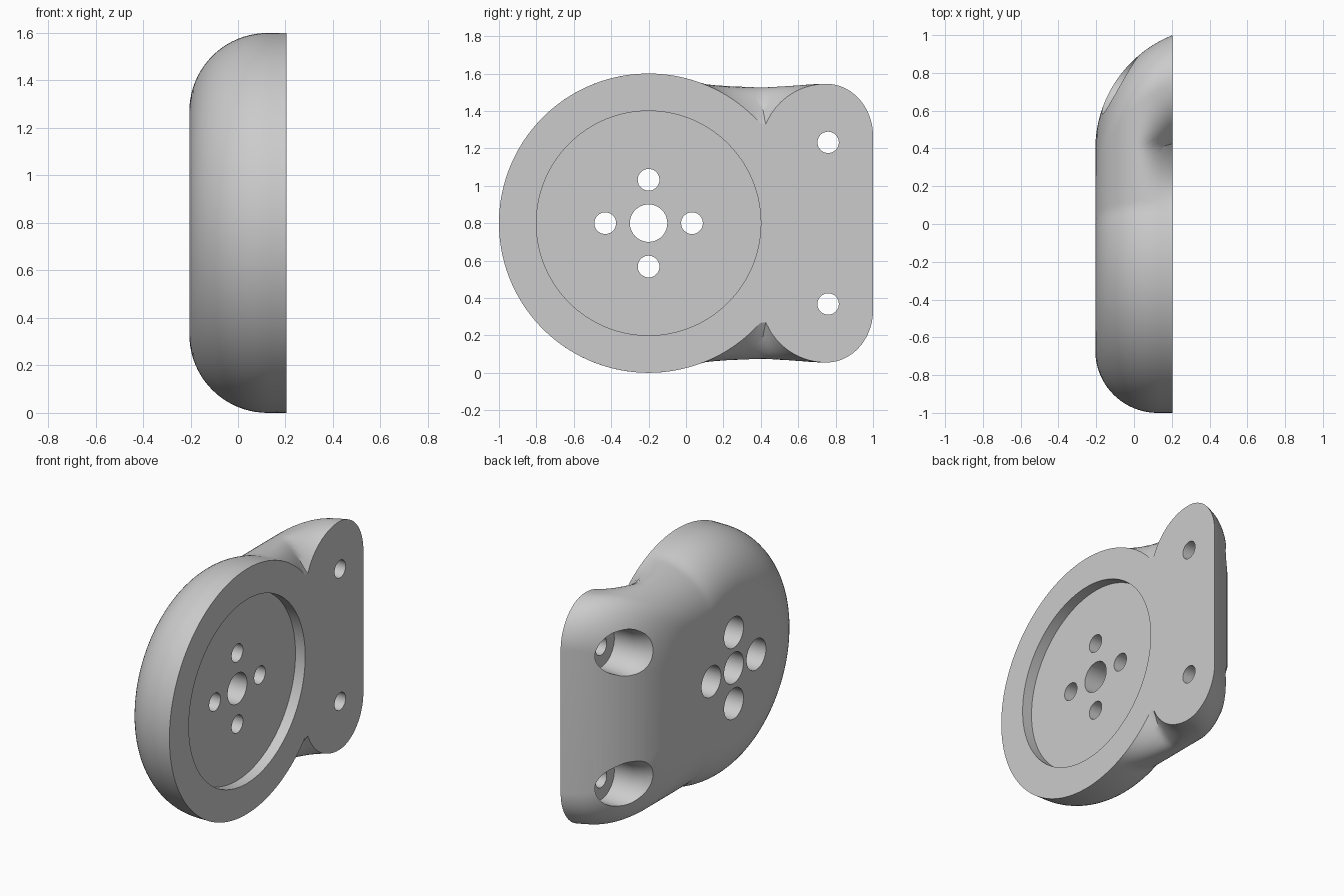
import bpy, bmesh
from math import sin, cos, pi, sqrt

cube = bpy.data.objects.get("Cube")
if cube:
    bpy.data.objects.remove(cube, do_unlink=True)

BACK, FACE = -0.205, 0.205      # x of the rounded back and the flat face
DISC_Y, MID_Z = -0.2, 0.8       # disc axis
FILLET = 0.33

grey = bpy.data.materials.new("plain_grey")
grey.use_nodes = True
colour = (0.6, 0.6, 0.6, 1)
grey.diffuse_color = colour
grey.node_tree.nodes["Principled BSDF"].inputs["Base Color"].default_value = colour


def root(v):
    return sqrt(max(v, 0))


def loft(name, rings):
    """Skin closed rings of points and cap both ends."""
    bm = bmesh.new()
    loops = [[bm.verts.new(p) for p in ring] for ring in rings]
    for a, b in zip(loops, loops[1:]):
        n = len(a)
        for i in range(n):
            j = (i + 1) % n
            bm.faces.new((a[i], a[j], b[j], b[i]))
    bm.faces.new(loops[0])
    bm.faces.new(loops[-1])
    bmesh.ops.recalc_face_normals(bm, faces=bm.faces)
    mesh = bpy.data.meshes.new(name)
    bm.to_mesh(mesh)
    bm.free()
    mesh.materials.append(grey)
    obj = bpy.data.objects.new(name, mesh)
    bpy.context.collection.objects.link(obj)
    return obj


def half_height(y, x, inset, y_end):
    """Half height of the body outline: disc, straight flank, rounded tab."""
    disc = root((0.8 - inset) ** 2 - (y - DISC_Y) ** 2)
    if y < DISC_Y:
        return disc
    flank = 0.745 - inset
    corner = max(0, (y - y_end + 0.25) / 0.25)
    h = max(disc, flank - 0.28 * (1 - root(1 - corner ** 2)))
    # finger scoop between disc and tab, deepening toward the flat face
    if x > 0 and 0.09 < y < 0.75:
        ear = 0.395 + root(0.35 ** 2 - (0.75 - y) ** 2)
        rim = root(0.64 - (y - DISC_Y) ** 2)
        floor = (ear + rim + sqrt((ear - rim) ** 2 + 0.0004)) / 2
        h -= max(0, 0.745 - floor) * (x / FACE) ** 2
    return h


def outline(x, inset, count=100):
    y_start = DISC_Y - 0.8 + inset
    y_end = 0.396 + sqrt(0.65 ** 2 - (x - 0.445) ** 2)
    upper = []
    for i in range(count + 1):
        y = y_start + (y_end - y_start) * (1 - cos(pi * i / count)) / 2
        upper.append((y, half_height(y, x, inset, y_end)))
    ring = [(x, y, MID_Z + h) for y, h in upper]
    return ring + [(x, y, MID_Z - h) for y, h in reversed(upper[1:])]


# body with a rounded back edge
rings = []
for i in range(21):
    a = pi / 2 * i / 20
    rings.append(outline(BACK + FILLET * (1 - cos(a)), FILLET * (1 - sin(a))))
for i in range(1, 5):
    rings.append(outline(0.125 + 0.02 * i, 0))
body = loft("mounting_body", rings)


def cut(y, z, profile, sides=64):
    """Cut a turned shape, given as (x, radius) pairs, along the x axis."""
    cutter = loft("cutter", [
        [(x, y + r * cos(2 * pi * k / sides), z + r * sin(2 * pi * k / sides))
         for k in range(sides)] for x, r in profile])
    cutter.hide_render = True
    mod = body.modifiers.new("cut", 'BOOLEAN')
    mod.operation = 'DIFFERENCE'
    mod.solver = 'EXACT'
    mod.object = cutter
    bpy.context.view_layer.objects.active = body
    bpy.ops.object.modifier_apply(modifier=mod.name)
    bpy.data.objects.remove(cutter, do_unlink=True)


# round pocket in the flat face and central bore
cut(DISC_Y, MID_Z, [(0.135, 0.6), (0.3, 0.6)], 128)
cut(DISC_Y, MID_Z, [(-0.3, 0.1), (0.3, 0.1)])

# four counterbored holes around the bore
for k in range(4):
    a = k * pi / 2
    cut(DISC_Y + 0.232 * cos(a), MID_Z + 0.232 * sin(a),
        [(-0.3, 0.1), (0.05, 0.1), (0.05, 0.058), (0.3, 0.058)])

# two tab holes with flared counterbores
for side in (-1, 1):
    cut(0.76, MID_Z + side * 0.432,
        [(-0.3, 0.22), (-0.17, 0.18), (-0.12, 0.155), (-0.06, 0.14),
         (0.08, 0.135), (0.08, 0.057), (0.3, 0.057)])

# smooth shading with sharp edges kept
bpy.ops.object.select_all(action='DESELECT')
body.select_set(True)
bpy.context.view_layer.objects.active = body
bpy.ops.object.shade_smooth_by_angle(angle=pi / 6)
